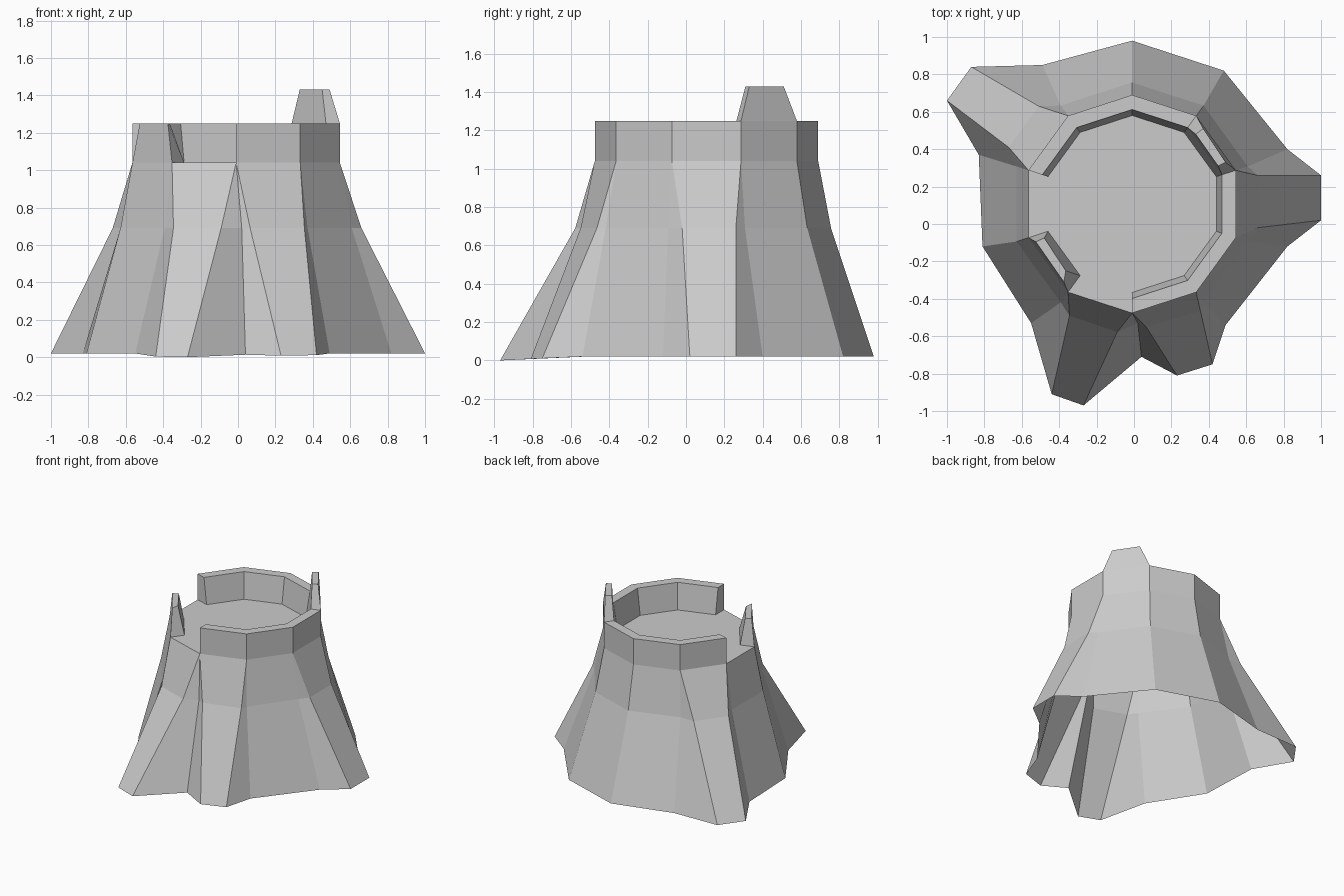
import bpy, bmesh
from math import sin, cos, radians

cube = bpy.data.objects.get("Cube")
if cube:
    bpy.data.objects.remove(cube)

FLOOR, RIM, WAIST, GROUND = 1.04, 1.25, 0.69, 0.02

grey = bpy.data.materials.new("plain grey")
grey.use_nodes = True
colour = (0.6, 0.6, 0.6, 1)
grey.diffuse_color = colour
grey.node_tree.nodes["Principled BSDF"].inputs["Base Color"].default_value = colour


def ring_point(i, radius, z):
    """Corner i of the ten-sided trunk, clockwise from the back."""
    a = radians(36 * i)
    return (radius * sin(a) - 0.01, radius * cos(a) + 0.107, z)


def outer(i, z):
    return ring_point(i, 0.583, z)


def inner(i, z):
    return ring_point(i, 0.505 if z > FLOOR else 0.473, z)


def finish(name, bm):
    bmesh.ops.remove_doubles(bm, verts=bm.verts, dist=0.0001)
    bmesh.ops.recalc_face_normals(bm, faces=bm.faces)
    mesh = bpy.data.meshes.new(name)
    bm.to_mesh(mesh)
    bm.free()
    mesh.materials.append(grey)
    obj = bpy.data.objects.new(name, mesh)
    bpy.context.collection.objects.link(obj)
    return obj


def face(bm, *points):
    unique = list(dict.fromkeys(points))
    bm.faces.new([bm.verts.new(p) for p in unique])


def frustum(name, base, top):
    """Tapered block between two four-cornered outlines."""
    bm = bmesh.new()
    face(bm, *top)
    for k in range(4):
        n = (k + 1) % 4
        face(bm, base[k], base[n], top[n], top[k])
    return finish(name, bm)


# Trunk with roots: (trunk corner, foot position, waist position on roots)
columns = [
    (0, (-0.01, 0.98), None),
    (1, (0.48, 0.82), None),
    (2, (0.82, 0.40), None),
    (2, (1.0, 0.26), (0.66, 0.26)),
    (3, (1.0, 0.02), (0.66, -0.02)),
    (3, (0.82, -0.12), None),
    (4, (0.49, -0.54), None),
    (4, (0.42, -0.75), (0.355, -0.465)),
    (5, (0.23, -0.81), (0.065, -0.55)),
    (5, (0.04, -0.71), (0.02, -0.53)),
    (5, (-0.27, -0.97), (-0.09, -0.578)),
    (6, (-0.44, -0.91), (-0.345, -0.49)),
    (6, (-0.55, -0.53), None),
    (7, (-0.81, -0.12), None),
    (8, (-0.83, 0.37), None),
    (8, (-1.0, 0.66), (-0.67, 0.41)),
    (9, (-0.87, 0.84), (-0.51, 0.63)),
    (9, (-0.49, 0.85), None),
]


def column_points(corner, foot, waist):
    mid = (*waist, WAIST) if waist else ring_point(corner, 0.65, WAIST)
    # The front roots reach slightly lower than the rest
    low = max(0, min(GROUND, GROUND + 0.05 * (foot[1] + 0.57)))
    return outer(corner, FLOOR), mid, (*foot, low)


bm = bmesh.new()
points = [column_points(*c) for c in columns]
for a, b in zip(points, points[1:] + points[:1]):
    for level in range(2):
        face(bm, a[level], b[level], b[level + 1], a[level + 1])
# Flat cut surface inside the rim
face(bm, *[outer(i, FLOOR) for i in range(10)])
finish("trunk_and_roots", bm)

# Broken rim wall running round the back and left to the front
bm = bmesh.new()
first, last = -2, 5
for i in range(first, last):
    j = i + 1
    face(bm, outer(i, FLOOR), outer(j, FLOOR), outer(j, RIM), outer(i, RIM))
    face(bm, inner(j, FLOOR), inner(i, FLOOR), inner(i, RIM), inner(j, RIM))
    face(bm, outer(i, RIM), outer(j, RIM), inner(j, RIM), inner(i, RIM))
for i in (first, last):
    face(bm, outer(i, FLOOR), outer(i, RIM), inner(i, RIM), inner(i, FLOOR))
finish("rim_wall", bm)

# Tall splinter standing on the rim
peak = 1.43
frustum("tall_splinter",
        [outer(1, RIM), outer(2, RIM), inner(2, RIM), inner(1, RIM)],
        [(0.37, 0.51, peak), (0.49, 0.33, peak), (0.45, 0.31, peak), (0.33, 0.48, peak)])

# Lone splinter standing on the cut surface
frustum("lone_splinter",
        [outer(6, FLOOR), outer(7, FLOOR), inner(7, FLOOR), inner(6, FLOOR)],
        [(-0.375, -0.31, RIM), (-0.525, -0.095, RIM), (-0.48, -0.075, RIM), (-0.365, -0.25, RIM)])
